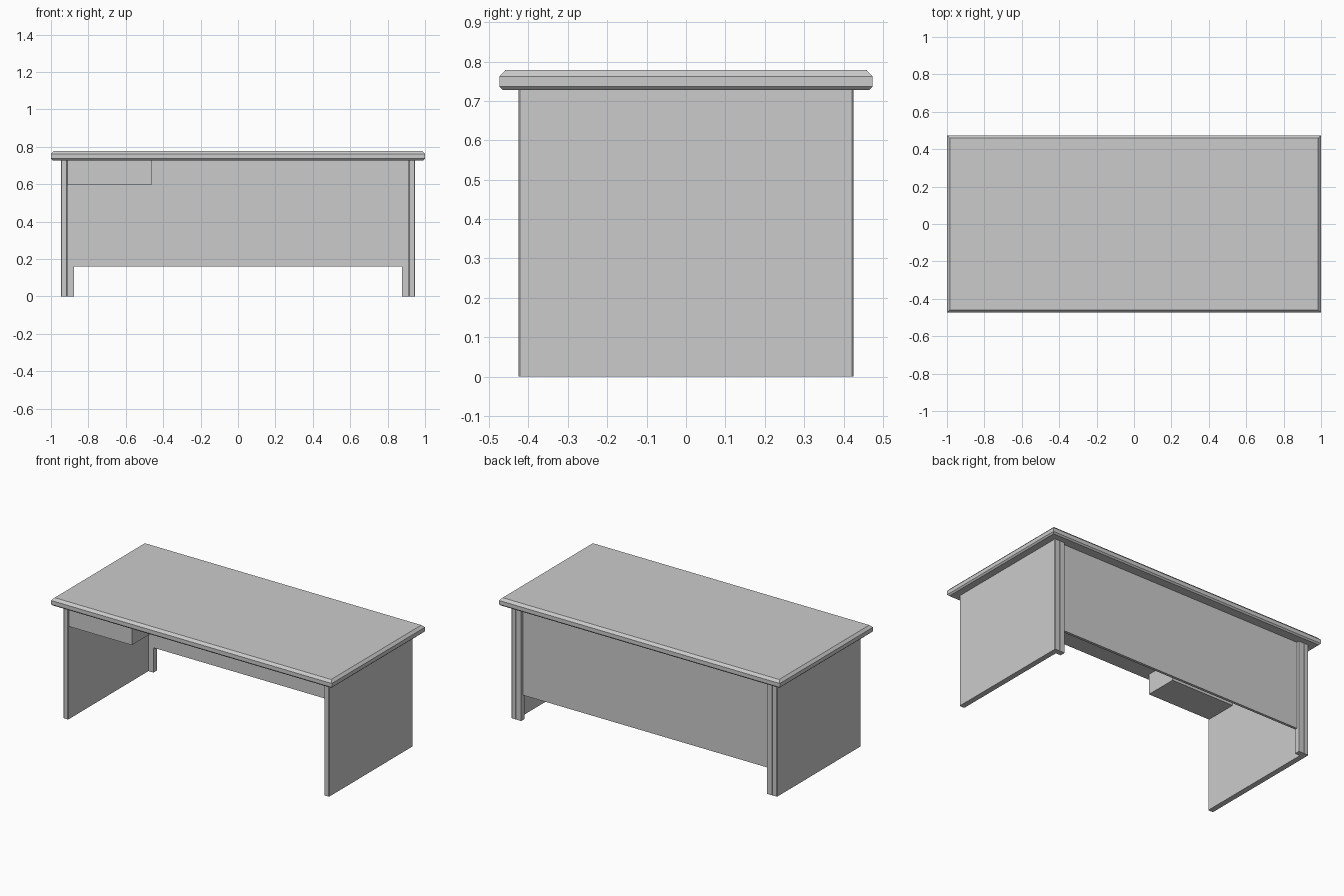
import bpy
import bmesh

if "Cube" in bpy.data.objects:
    bpy.data.objects.remove(bpy.data.objects["Cube"])


def mesh_object(name, bm):
    bmesh.ops.recalc_face_normals(bm, faces=bm.faces)
    mesh = bpy.data.meshes.new(name)
    bm.to_mesh(mesh)
    bm.free()
    obj = bpy.data.objects.new(name, mesh)
    bpy.context.collection.objects.link(obj)
    return obj


def box(name, x, y, z, chamfer=0.0):
    """Box from (min, max) ranges, with optional chamfered vertical edges."""
    bm = bmesh.new()
    bmesh.ops.create_cube(bm, size=1)
    for v in bm.verts:
        v.co = [r[0] if c < 0 else r[1] for c, r in zip(v.co, (x, y, z))]
    if chamfer:
        edges = [e for e in bm.edges
                 if abs(e.verts[0].co.z - e.verts[1].co.z) > 0.1]
        bmesh.ops.bevel(bm, geom=edges, offset=chamfer, segments=1,
                        affect='EDGES')
    return mesh_object(name, bm)


TOP_Z = 0.728    # underside of the desktop

# Desktop: stacked rectangles give the chamfered rim
bm = bmesh.new()
rings = []
for inset, z in [(0.009, TOP_Z), (0, 0.737), (0, 0.762), (0.015, 0.778)]:
    hx, hy = 1 - inset, 0.474 - inset
    rings.append([bm.verts.new((sx * hx, sy * hy, z))
                  for sx, sy in ((-1, -1), (1, -1), (1, 1), (-1, 1))])
for low, high in zip(rings, rings[1:]):
    for i in range(4):
        j = (i + 1) % 4
        bm.faces.new((low[i], low[j], high[j], high[i]))
bm.faces.new(rings[0])
bm.faces.new(rings[-1])
mesh_object("desktop", bm)

# Side panels and the rear posts that turn the corner
for side, s in (("left", -1), ("right", 1)):
    box(side + "_side_panel", sorted((s * 0.912, s * 0.947)),
        (-0.426, 0.426), (0, TOP_Z), 0.004)
    box(side + "_rear_post", sorted((s * 0.876, s * 0.912)),
        (0.391, 0.426), (0, TOP_Z))

# Modesty panel between the posts, set in from the back
box("modesty_panel", (-0.876, 0.876), (0.391, 0.408), (0.16, TOP_Z))

# Drawer box hung under the desktop
box("drawer", (-0.912, -0.463), (-0.419, -0.208), (0.597, TOP_Z))
